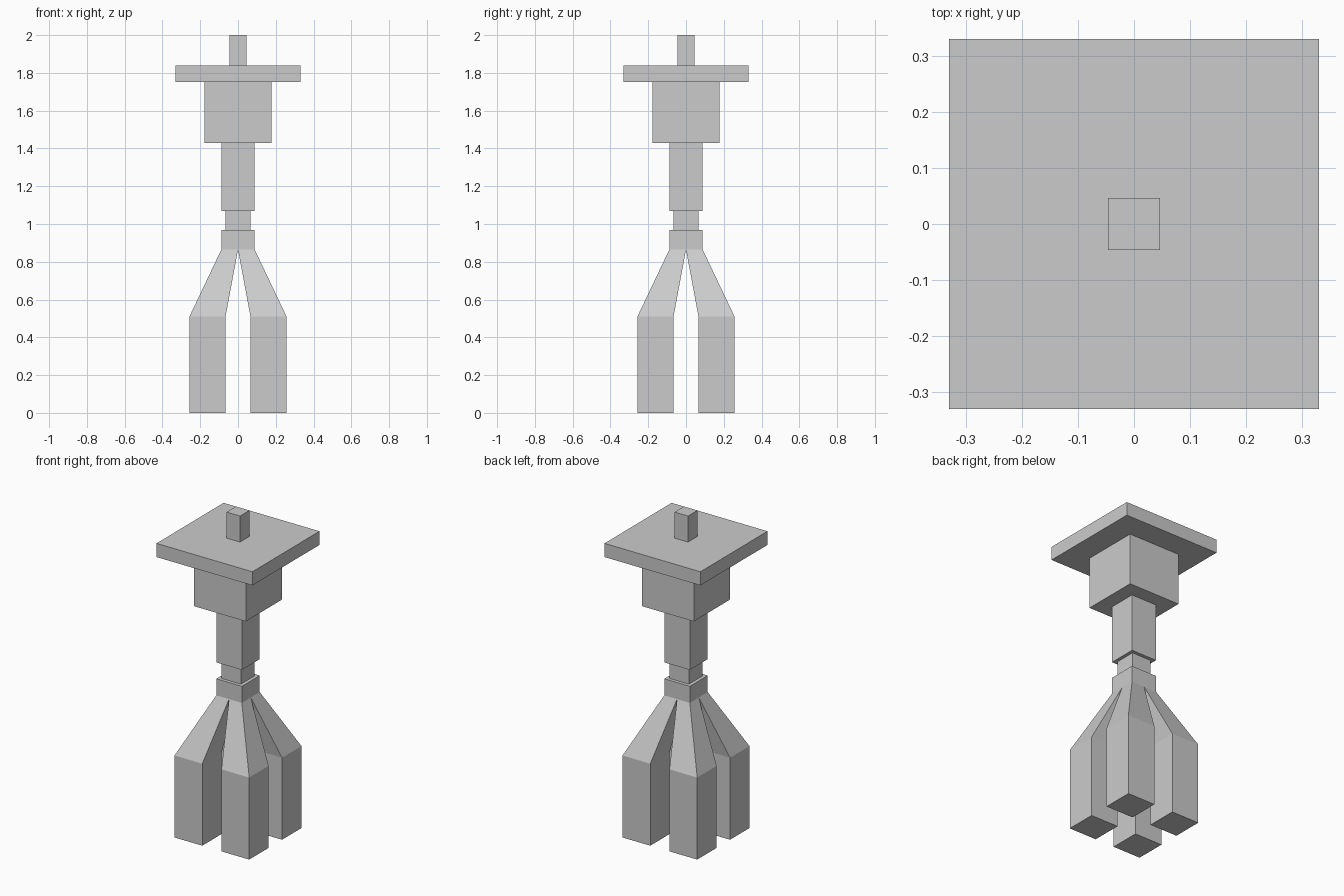
import bpy, bmesh

if "Cube" in bpy.data.objects:
    bpy.data.objects.remove(bpy.data.objects["Cube"])


def square_loft(name, rings, cap_bottom, cap_top):
    """Loft rectangular rings given as (low, high, z), low/high used on x and y."""
    bm = bmesh.new()
    loops = []
    for lo, hi, z in rings:
        loops.append([bm.verts.new((x, y, z)) for x, y in
                      ((lo, lo), (hi, lo), (hi, hi), (lo, hi))])
    for a, b in zip(loops, loops[1:]):
        for i in range(4):
            j = (i + 1) % 4
            bm.faces.new((a[i], a[j], b[j], b[i]))
    if cap_bottom:
        bm.faces.new(loops[0][::-1])
    if cap_top:
        bm.faces.new(loops[-1])
    mesh = bpy.data.meshes.new(name)
    bm.to_mesh(mesh)
    bm.free()
    obj = bpy.data.objects.new(name, mesh)
    bpy.context.collection.objects.link(obj)
    return obj


# Stepped stem: collar, neck, shaft, block, plate and top pin (half width, z)
profile = [(0.088, 0.865), (0.088, 0.968), (0.067, 0.968), (0.067, 1.07),
           (0.088, 1.07), (0.088, 1.43), (0.178, 1.43), (0.178, 1.753),
           (0.33, 1.753), (0.33, 1.838), (0.046, 1.838), (0.046, 2.0)]
square_loft("stem", [(-r, r, z) for r, z in profile], False, True)

# Four splayed prongs growing out of the collar's underside
prongs = square_loft("prongs", [(0.066, 0.257, 0.0), (0.066, 0.257, 0.51),
                                (0.0, 0.088, 0.865)], True, False)
mirror = prongs.modifiers.new("four_way", 'MIRROR')
mirror.use_axis = (True, True, False)
mirror.use_mirror_merge = False
